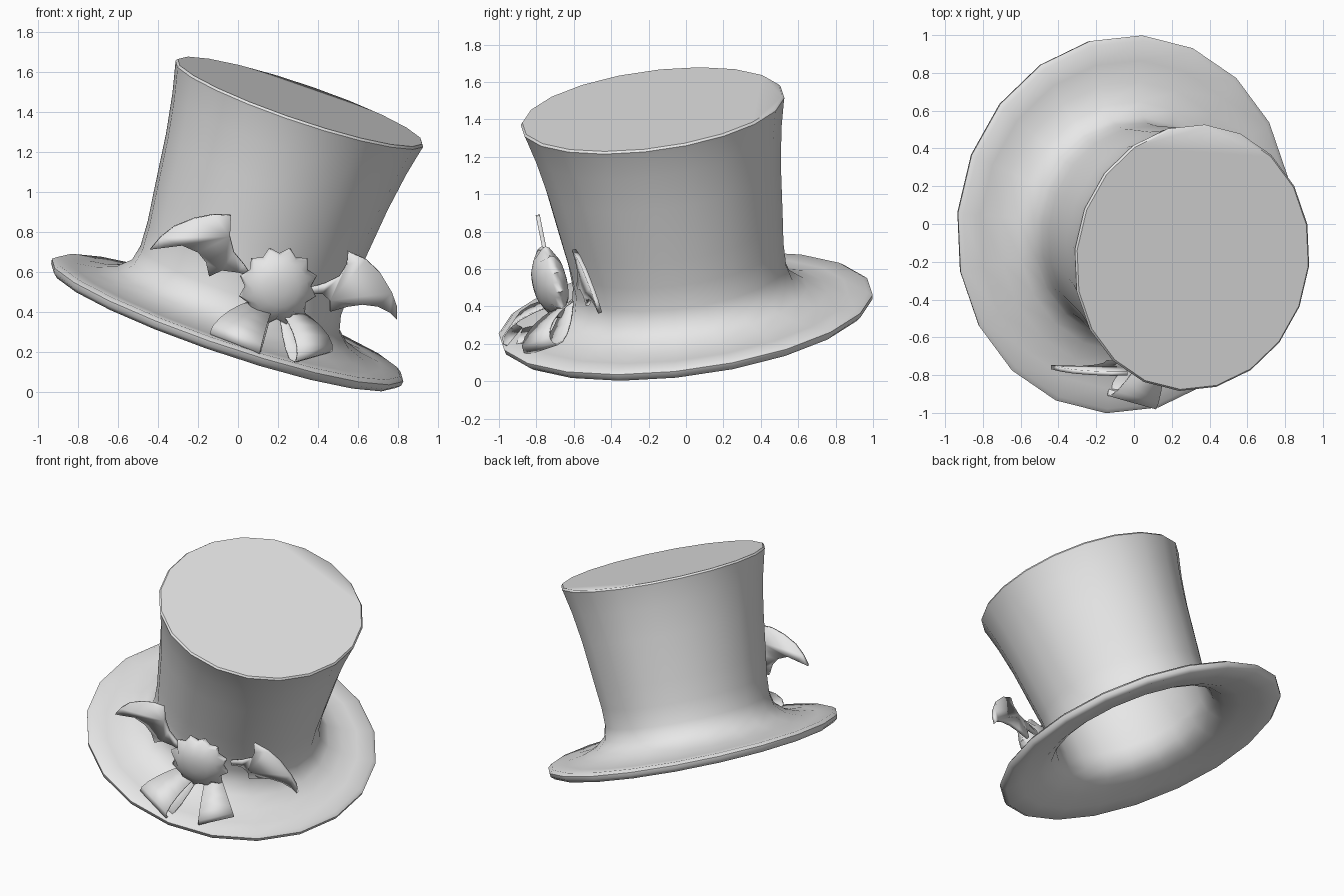
import bpy, bmesh, math
from mathutils import Vector, Matrix

cube = bpy.data.objects.get("Cube")
if cube:
    bpy.data.objects.remove(cube, do_unlink=True)

grey = bpy.data.materials.new("plain_grey")
grey.use_nodes = True
grey.diffuse_color = (0.8, 0.8, 0.8, 1)
grey.node_tree.nodes["Principled BSDF"].inputs["Base Color"].default_value = (0.8, 0.8, 0.8, 1)


def finish(bm, name, angle=35, thickness=0):
    """Turn a bmesh into a smooth-shaded object."""
    bmesh.ops.recalc_face_normals(bm, faces=bm.faces)
    mesh = bpy.data.meshes.new(name)
    bm.to_mesh(mesh)
    bm.free()
    mesh.materials.append(grey)
    obj = bpy.data.objects.new(name, mesh)
    bpy.context.collection.objects.link(obj)
    if thickness:
        mod = obj.modifiers.new("thickness", "SOLIDIFY")
        mod.thickness = thickness
        mod.offset = 0
    bpy.ops.object.select_all(action="DESELECT")
    obj.select_set(True)
    bpy.context.view_layer.objects.active = obj
    bpy.ops.object.shade_smooth_by_angle(angle=math.radians(angle))
    return obj


def lathe(bm, profile, sides, place, ripple=None):
    """Rings of (radius, height) points, closed by a face at each end."""
    rings = []
    for r, h in profile:
        ring = []
        for i in range(sides):
            a = math.tau * i / sides
            k = r * (ripple(i, r) if ripple else 1)
            ring.append(bm.verts.new(place @ Vector((k * math.cos(a), k * math.sin(a), h))))
        rings.append(ring)
    for low, high in zip(rings, rings[1:]):
        for i in range(sides):
            j = (i + 1) % sides
            bm.faces.new((low[i], low[j], high[j], high[i]))
    bm.faces.new(rings[0])
    bm.faces.new(rings[-1])


def frame(x, y, z, origin):
    m = Matrix((x, y, z)).transposed().to_4x4()
    m.translation = origin
    return m


# Hat: one tilted, slightly oval shell, from the inside over the rim to the top
tilt = frame((0.88, -0.06, -0.307), (0.095, 1.0, 0.103), (0.312, -0.154, 0.942), (-0.055, 0, 0.35))
shell = [(0.67, 1.13), (0.59, 0.75), (0.555, 0.45), (0.54, 0.2), (0.56, 0.11), (0.62, 0.05),
         (0.72, 0.005), (0.85, -0.02), (0.97, -0.035), (0.995, -0.015), (1, 0.01), (0.975, 0.028),
         (0.87, 0.028), (0.76, 0.045), (0.66, 0.08), (0.59, 0.14), (0.57, 0.22), (0.575, 0.35),
         (0.594, 0.5), (0.63, 0.8), (0.665, 1.0), (0.7, 1.145), (0.705, 1.16), (0.695, 1.172)]
bm = bmesh.new()
lathe(bm, shell, 20, tilt)
finish(bm, "top_hat", 50)

# Rosette: a domed disc with a pointed edge
face = Vector((0.2, -0.95, -0.22)).normalized()
side = Vector((0, 0, 1)).cross(face).normalized()
spin = frame(side, face.cross(side), face, (0.2, -0.72, 0.53))
dome = [(0.03, -0.08), (0.12, -0.06), (0.175, -0.02), (0.187, 0), (0.175, 0.025),
        (0.14, 0.06), (0.09, 0.085), (0.03, 0.095)]
bm = bmesh.new()
lathe(bm, dome, 24, spin, lambda i, r: 1 + (0.09 if i % 2 else -0.09) * (r > 0.16))
finish(bm, "rosette", 50)


# Wings: thin scalloped plates
def wing(name, outline, depth):
    bm = bmesh.new()
    bm.faces.new([bm.verts.new((x, depth(x, z), z)) for x, z in outline])
    finish(bm, name, thickness=0.022)


wing("right_wing",
     [(0.07, 0.58), (0.03, 0.64), (-0.02, 0.7), (-0.04, 0.78), (-0.035, 0.885), (-0.12, 0.89),
      (-0.22, 0.87), (-0.32, 0.83), (-0.39, 0.775), (-0.44, 0.715), (-0.36, 0.725), (-0.28, 0.735),
      (-0.2, 0.7), (-0.16, 0.65), (-0.145, 0.58), (-0.08, 0.61), (0, 0.6)],
     lambda x, z: -0.775 - 0.2 * (z - 0.8))
wing("left_wing",
     [(0.35, 0.52), (0.44, 0.545), (0.51, 0.58), (0.545, 0.64), (0.55, 0.705), (0.64, 0.665),
      (0.71, 0.6), (0.77, 0.5), (0.795, 0.43), (0.795, 0.365), (0.76, 0.4), (0.7, 0.43),
      (0.62, 0.44), (0.55, 0.43), (0.46, 0.405), (0.46, 0.46), (0.42, 0.495), (0.35, 0.49)],
     lambda x, z: -0.6 + 0.16 * (x - 0.55) - 0.3 * (z - 0.705))


# Ribbon loops: teardrop bands that widen away from the rosette
def ribbon(name, root, tip, across):
    root, tip, across = Vector(root), Vector(tip), Vector(across)
    along = tip - root
    up = along.cross(across).normalized()
    steps = 14
    bm = bmesh.new()
    pairs = []
    for i in range(steps + 1):
        a = math.tau * i / steps
        t = (1 - math.cos(a)) / 2
        lift = 0.06 * math.sin(a) * math.sqrt(t) * 1.2
        mid = root + along * t + up * lift
        half = across * (0.18 + 0.32 * t)
        pairs.append((bm.verts.new(mid - half), bm.verts.new(mid + half)))
    for (a, b), (c, d) in zip(pairs, pairs[1:]):
        bm.faces.new((a, b, d, c))
    finish(bm, name, 60, thickness=0.008)


ribbon("right_ribbon_loop", (0.13, -0.65, 0.44), (-0.015, -0.94, 0.25), (0.25, -0.07, -0.1))
ribbon("left_ribbon_loop", (0.24, -0.63, 0.42), (0.38, -0.79, 0.18), (0.18, 0.15, 0.05))
